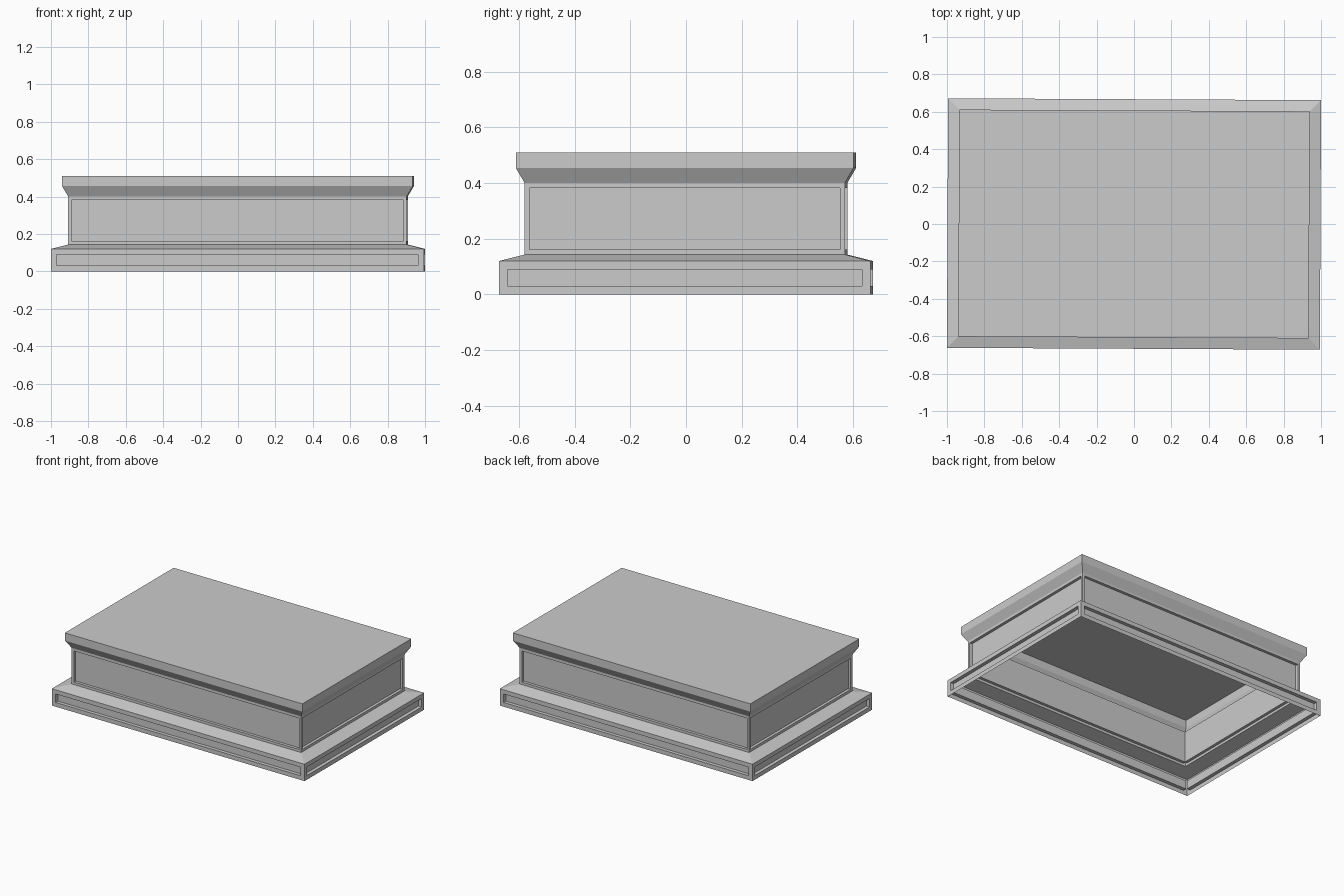
import bpy, bmesh, math
from mathutils import Matrix

if "Cube" in bpy.data.objects:
    bpy.data.objects.remove(bpy.data.objects["Cube"])

HX, HY = 0.997, 0.667          # half size of the footprint
TWIST = -0.005                 # the block sits very slightly turned

# outline of the moulding: (setback from footprint edge, height)
PROFILE = [(0, 0), (0, 0.12), (0.092, 0.143), (0.092, 0.40), (0.06, 0.455), (0.06, 0.51)]

bm = bmesh.new()


def ring(setback, z):
    x, y = HX - setback, HY - setback
    return [bm.verts.new(p) for p in ((-x, -y, z), (x, -y, z), (x, y, z), (-x, y, z))]


def recess(faces, border, depth):
    """Sunken rectangular panel with straight sides in each face."""
    bmesh.ops.inset_individual(bm, faces=faces, thickness=border, use_even_offset=True)
    bm.normal_update()
    for f in bmesh.ops.extrude_discrete_faces(bm, faces=faces)["faces"]:
        f.normal_update()
        bmesh.ops.translate(bm, verts=f.verts[:], vec=-f.normal * depth)


# stacked bands of the plinth shell: base, slope, body, flare, cap rim
rings = [ring(*p) for p in PROFILE]
bands = []
for lo, hi in zip(rings, rings[1:]):
    bands.append([bm.faces.new((lo[i], lo[(i + 1) % 4], hi[(i + 1) % 4], hi[i])) for i in range(4)])

# flat top; the underside stays open
bm.faces.new(rings[-1])
bm.normal_update()

# sunken panels around the base and the body
recess(bands[0], 0.03, 0.025)
recess(bands[2], 0.018, 0.02)

bmesh.ops.rotate(bm, verts=bm.verts[:], cent=(0, 0, 0), matrix=Matrix.Rotation(TWIST, 3, 'Z'))

mesh = bpy.data.meshes.new("plinth")
bm.to_mesh(mesh)
bm.free()
plinth = bpy.data.objects.new("plinth", mesh)
bpy.context.collection.objects.link(plinth)
